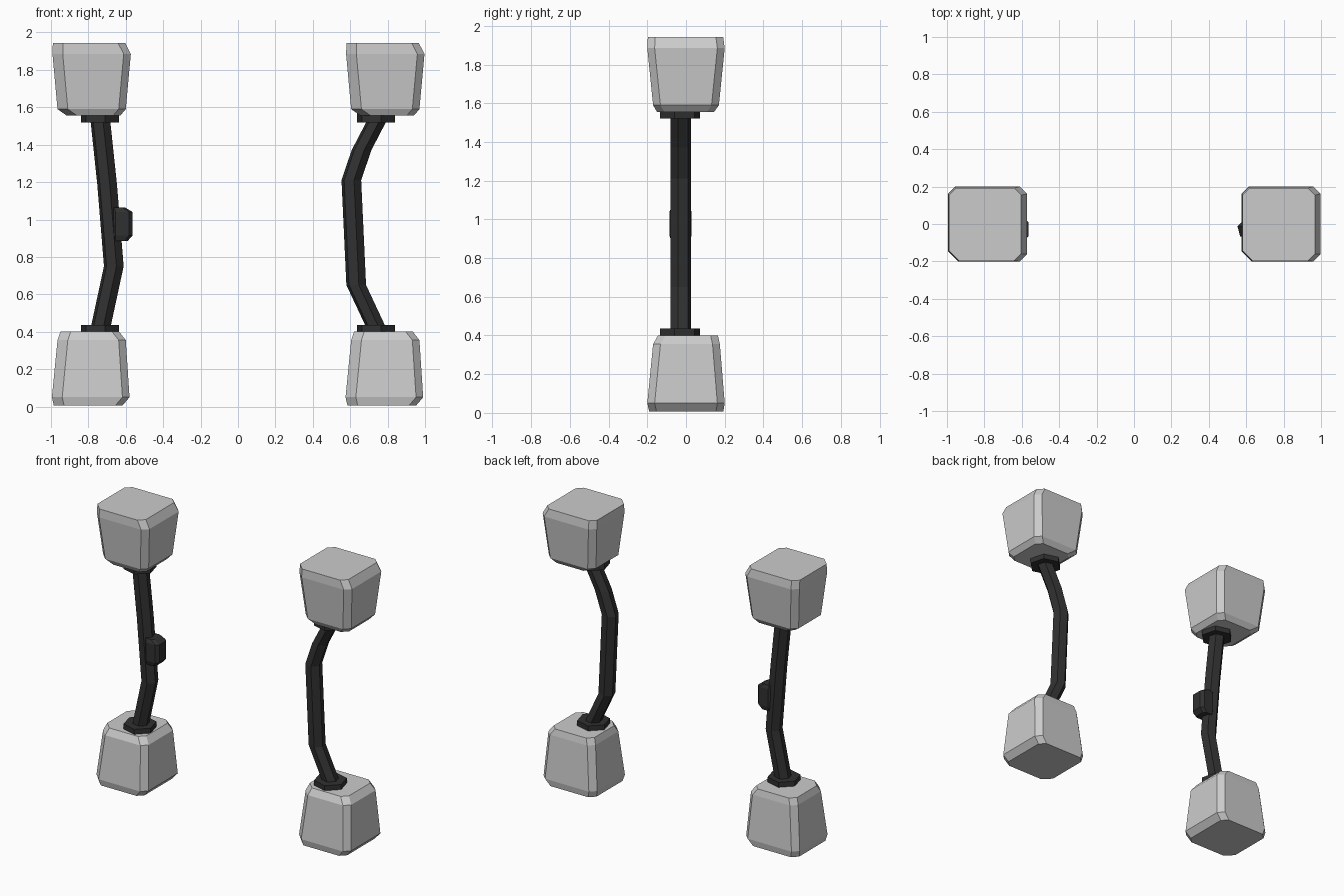
import bpy, bmesh
from math import cos, sin, radians

if "Cube" in bpy.data.objects:
    bpy.data.objects.remove(bpy.data.objects["Cube"])


def loft(name, rings, color=None):
    """Skin a list of equal-length point rings and cap both ends."""
    bm = bmesh.new()
    vs = [[bm.verts.new(p) for p in ring] for ring in rings]
    n = len(vs[0])
    for a, b in zip(vs, vs[1:]):
        for i in range(n):
            j = (i + 1) % n
            bm.faces.new((a[i], a[j], b[j], b[i]))
    bm.faces.new(vs[0][::-1])
    bm.faces.new(vs[-1])
    bmesh.ops.recalc_face_normals(bm, faces=bm.faces)
    me = bpy.data.meshes.new(name)
    bm.to_mesh(me)
    bm.free()
    ob = bpy.data.objects.new(name, me)
    bpy.context.collection.objects.link(ob)
    if color:
        me.materials.append(color)
    return ob


def cut_rect(z, x0, x1, y0, y1, c=0.038, front_left=0.055):
    """Rectangle with cut corners; the front left cut can be larger."""
    f = front_left
    return [(x0 + f, y0, z), (x1 - c, y0, z), (x1, y0 + c, z), (x1, y1 - c, z),
            (x1 - c, y1, z), (x0 + c, y1, z), (x0, y1 - c, z), (x0, y0 + f, z)]


def hexagon(x, y, z, r):
    return [(x + r * cos(radians(45 + 60 * i)), y + r * sin(radians(45 + 60 * i)), z)
            for i in range(6)]


dark = bpy.data.materials.new("dark_metal")
dark.diffuse_color = (0.03, 0.03, 0.03, 1)
dark.use_nodes = True
dark.node_tree.nodes["Principled BSDF"].inputs["Base Color"].default_value = dark.diffuse_color

# Block profiles: z, x0, x1, y0, y1 relative to the block centre
base = [(0.006, -0.20, 0.168, -0.19, 0.193), (0.05, -0.21, 0.205, -0.20, 0.20),
        (0.355, -0.18, 0.185, -0.17, 0.175), (0.40, -0.165, 0.15, -0.145, 0.165)]
cap = [(1.555, -0.13, 0.155, -0.15, 0.145), (1.59, -0.18, 0.185, -0.17, 0.17),
       (1.885, -0.207, 0.212, -0.20, 0.20), (1.943, -0.205, 0.182, -0.197, 0.192)]

# Bent pole paths: x, z
paths = {
    "left": [(-0.74, 0.39), (-0.733, 0.43), (-0.664, 0.75), (-0.70, 1.19),
             (-0.735, 1.52), (-0.738, 1.57)],
    "right": [(0.752, 0.39), (0.735, 0.43), (0.632, 0.65), (0.606, 1.21),
              (0.66, 1.37), (0.738, 1.52), (0.75, 1.57)],
}
POLE_Y = -0.027

for side, sx in (("left", -1), ("right", 1)):
    # Stone blocks at foot and head
    for name, prof in (("base_block", base), ("top_block", cap)):
        ob = loft(f"{side}_{name}", [cut_rect(*p) for p in prof])
        ob.location.x = sx * 0.785
    # Bent six-sided pole
    loft(f"{side}_pole", [hexagon(x, POLE_Y, z, 0.0545) for x, z in paths[side]], dark)
    # Six-sided collars
    for name, z0, z1 in (("lower_collar", 0.385, 0.435), ("upper_collar", 1.52, 1.57)):
        loft(f"{side}_{name}", [hexagon(sx * 0.738, POLE_Y - 0.004, z, 0.106)
                                for z in (z0, z1)], dark)

# Small switch box on the inner side of the left pole
box = loft("switch_box", [cut_rect(0.885, -0.67, -0.59, -0.075, 0.02, 0.015, 0.015),
                          cut_rect(0.915, -0.675, -0.563, -0.085, 0.028, 0.02, 0.02),
                          cut_rect(1.04, -0.675, -0.563, -0.085, 0.028, 0.02, 0.02),
                          cut_rect(1.065, -0.675, -0.605, -0.075, 0.02, 0.015, 0.015)], dark)
